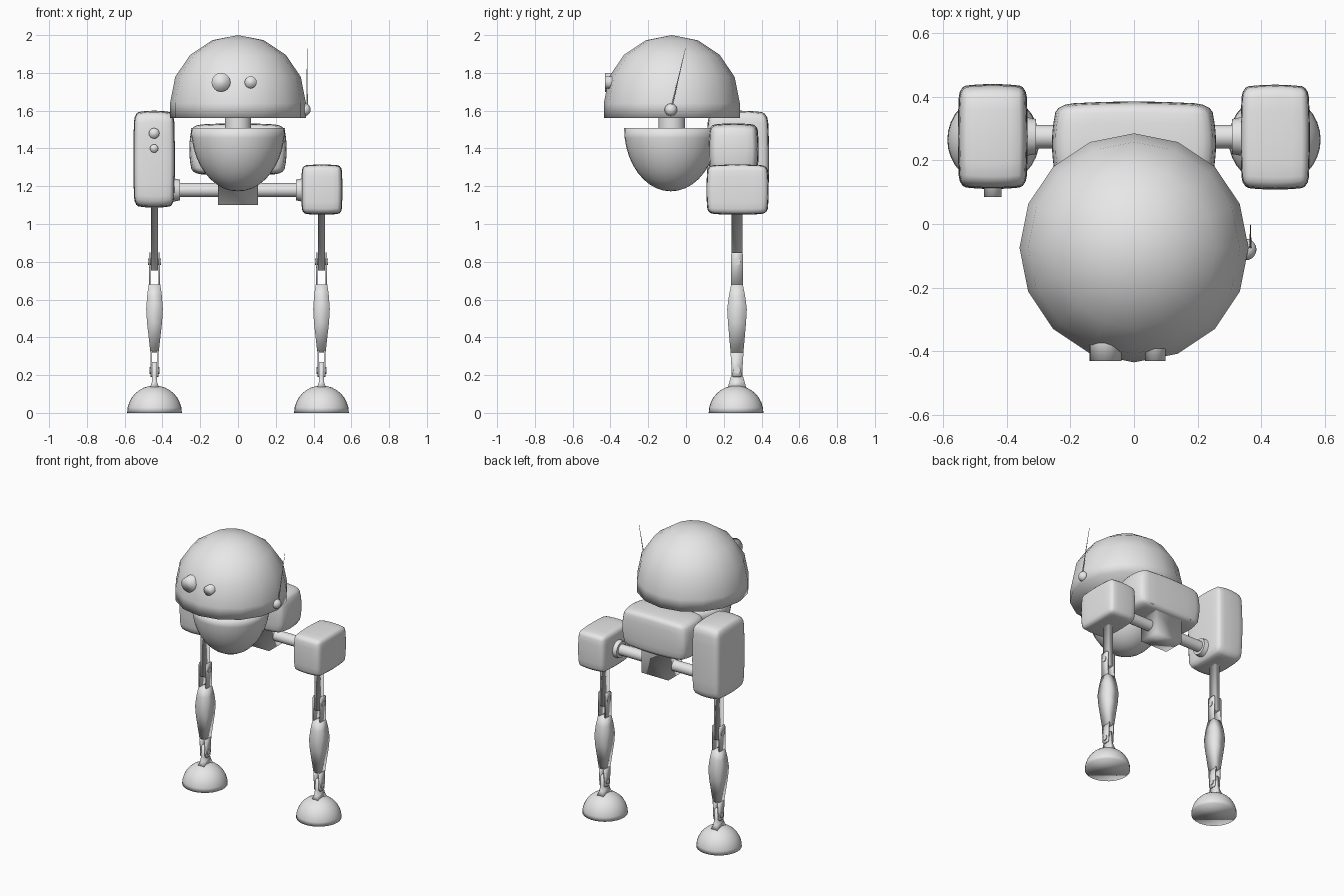
import bpy, bmesh
from math import sin, cos, pi, sqrt
from mathutils import Matrix, Vector

old = bpy.data.objects.get("Cube")
if old:
    bpy.data.objects.remove(old, do_unlink=True)

GREY = (0.8, 0.8, 0.8, 1)
mat = bpy.data.materials.new("light grey")
mat.use_nodes = True
mat.diffuse_color = GREY
mat.node_tree.nodes["Principled BSDF"].inputs["Base Color"].default_value = GREY


def finish(name, bm, loc, matrix=None, smooth=True):
    """Turn a bmesh into a named, shaded object."""
    bmesh.ops.remove_doubles(bm, verts=bm.verts, dist=0.0005)
    bmesh.ops.recalc_face_normals(bm, faces=bm.faces)
    if matrix:
        bm.transform(matrix)
    for f in bm.faces:
        f.smooth = smooth
    me = bpy.data.meshes.new(name)
    bm.to_mesh(me)
    bm.free()
    me.materials.append(mat)
    ob = bpy.data.objects.new(name, me)
    ob.location = loc
    bpy.context.collection.objects.link(ob)
    return ob


def loft(name, rings, loc, n=4, matrix=None, smooth=True):
    """Stack rings of (z, half x, half y); four sides give a box section."""
    bm = bmesh.new()
    k, turn = (sqrt(2), pi / 4) if n == 4 else (1, 0)
    rows = [[bm.verts.new((k * rx * cos(turn + 2 * pi * i / n),
                           k * ry * sin(turn + 2 * pi * i / n), z))
             for i in range(n)] for z, rx, ry in rings]
    for a, b in zip(rows, rows[1:]):
        for i in range(n):
            j = (i + 1) % n
            bm.faces.new((a[i], a[j], b[j], b[i]))
    bm.faces.new(rows[0])
    bm.faces.new(rows[-1])
    return finish(name, bm, loc, matrix, smooth)


def rod(name, start, end, r1, r2=None, n=16, smooth=False):
    """Round bar between two points."""
    a, b = Vector(start), Vector(end)
    r2 = r1 if r2 is None else r2
    turn = (b - a).to_track_quat('Z', 'Y').to_matrix().to_4x4()
    ob = loft(name, [(0, r1, r1), ((b - a).length, r2, r2)], a, n, turn, smooth=True)
    if not smooth:
        bpy.ops.object.select_all(action='DESELECT')
        ob.select_set(True)
        bpy.context.view_layer.objects.active = ob
        bpy.ops.object.shade_smooth_by_angle(angle=0.7)
    return ob


def pod(name, half, loc, bulge=0.09, round_=0.03):
    """Soft box whose faces swell in the middle."""
    bm = bmesh.new()
    bmesh.ops.create_cube(bm, size=2)
    bmesh.ops.bevel(bm, geom=bm.edges[:], offset=0.2, segments=3,
                    profile=0.5, affect='EDGES')
    bmesh.ops.subdivide_edges(
        bm, edges=[e for e in bm.edges if e.calc_length() > 1], cuts=5, use_grid_fill=True)
    for v in bm.verts:
        x, y, z = v.co
        v.co = (half[0] * x * (1 - bulge * (y * y + z * z) / 2),
                half[1] * y * (1 - bulge * (x * x + z * z) / 2),
                half[2] * z * (1 - bulge * (x * x + y * y) / 2))
    return finish(name, bm, loc)


def dome(radius, height, steps, base=0):
    """Quarter-ellipse rings from the rim to the pole."""
    return [(base + height * sin(pi / 2 * i / steps),
             radius * cos(pi / 2 * i / steps),
             radius * cos(pi / 2 * i / steps)) for i in range(steps + 1)]


# Head, neck and jaw
HEAD_Y = -0.075
R = 0.36
loft("head_dome", [(1.56, R, R)] + dome(R, 0.36, 4, 1.64), (0, HEAD_Y, 0), 16)
rod("neck", (0, HEAD_Y, 1.45), (0, HEAD_Y, 1.6), 0.07, n=32)
loft("jaw_bowl", dome(0.248, -0.335, 10, 1.508), (0, HEAD_Y - 0.005, 0), 32)

# Eyes
for name, x, r in (("large_eye", -0.09, 0.05), ("small_eye", 0.067, 0.032)):
    rod(name, (x, -0.3, 1.75), (x, -0.43, 1.75), r, smooth=True)

# Antenna
loft("antenna_base", dome(0.034, 0.034, 5), (0.351, -0.08, 1.605), 16,
     Matrix.Rotation(pi / 2, 4, 'Y'))
rod("antenna_whip", (0.366, -0.078, 1.61), (0.366, -0.003, 1.93), 0.004, 0.001, 8)

# Rear body, axle mount and axle
LEG_Y, AXLE_Z = 0.27, 1.18
pod("rear_body", (0.258, 0.133, 0.138), (0, 0.252, 1.395), 0.13)
loft("axle_mount", [(1.28, 0.17, 0.1), (1.275, 0.105, 0.075), (1.1, 0.105, 0.075)],
     (0, LEG_Y, 0))
rod("axle", (-0.35, 0.275, AXLE_Z), (0.35, 0.275, AXLE_Z), 0.037)

# Hip pods differ from side to side
pod("right_hip_pod", (0.11, 0.165, 0.257), (-0.444, 0.275, 1.343))
pod("left_hip_pod", (0.109, 0.165, 0.133), (0.444, 0.273, 1.182))
for name, z, r in (("upper_knob", 1.48, 0.028), ("lower_knob", 1.40, 0.022)):
    rod(name, (-0.444, 0.2, z), (-0.444, 0.085, z), r, smooth=True)

# Legs and feet
for side, s in (("left", 1), ("right", -1)):
    x = s * 0.442
    at = (x, LEG_Y, 0)
    top = 1.07 if s > 0 else 1.11
    rod(side + "_axle_collar", (s * 0.36, 0.275, AXLE_Z), (s * 0.308, 0.275, AXLE_Z),
        0.065, 0.055)
    loft(side + "_upper_leg", [(top + 0.005, 0.05, 0.06), (top, 0.018, 0.028),
                               (0.755, 0.018, 0.028)], at)
    loft(side + "_shin", [(0.68, 0.031, 0.031), (0.62, 0.039, 0.043), (0.55, 0.044, 0.052),
                          (0.48, 0.04, 0.048), (0.32, 0.022, 0.034)], at)
    for e in (-1, 1):
        loft(side + "_knee_prong", [(0.67, 0.004, 0.031), (0.84, 0.004, 0.031),
                                    (0.85, 0.004, 0.026)], (x + e * 0.026, LEG_Y, 0))
        loft(side + "_ankle_prong", [(0.33, 0.004, 0.035), (0.2, 0.004, 0.027),
                                     (0.19, 0.004, 0.02)], (x + e * 0.018, LEG_Y, 0))
    for name, z, w in (("_knee_pin", 0.8, 0.034), ("_ankle_pin", 0.225, 0.027)):
        rod(side + name, (x - w, LEG_Y, z), (x + w, LEG_Y, z), 0.018)
    loft(side + "_foot_stem", [(0.13, 0.025, 0.05), (0.165, 0.013, 0.04),
                               (0.2, 0.012, 0.03), (0.27, 0.012, 0.026)], at)
    loft(side + "_foot", dome(0.145, 0.145, 8), (x, 0.265, 0), 32)
